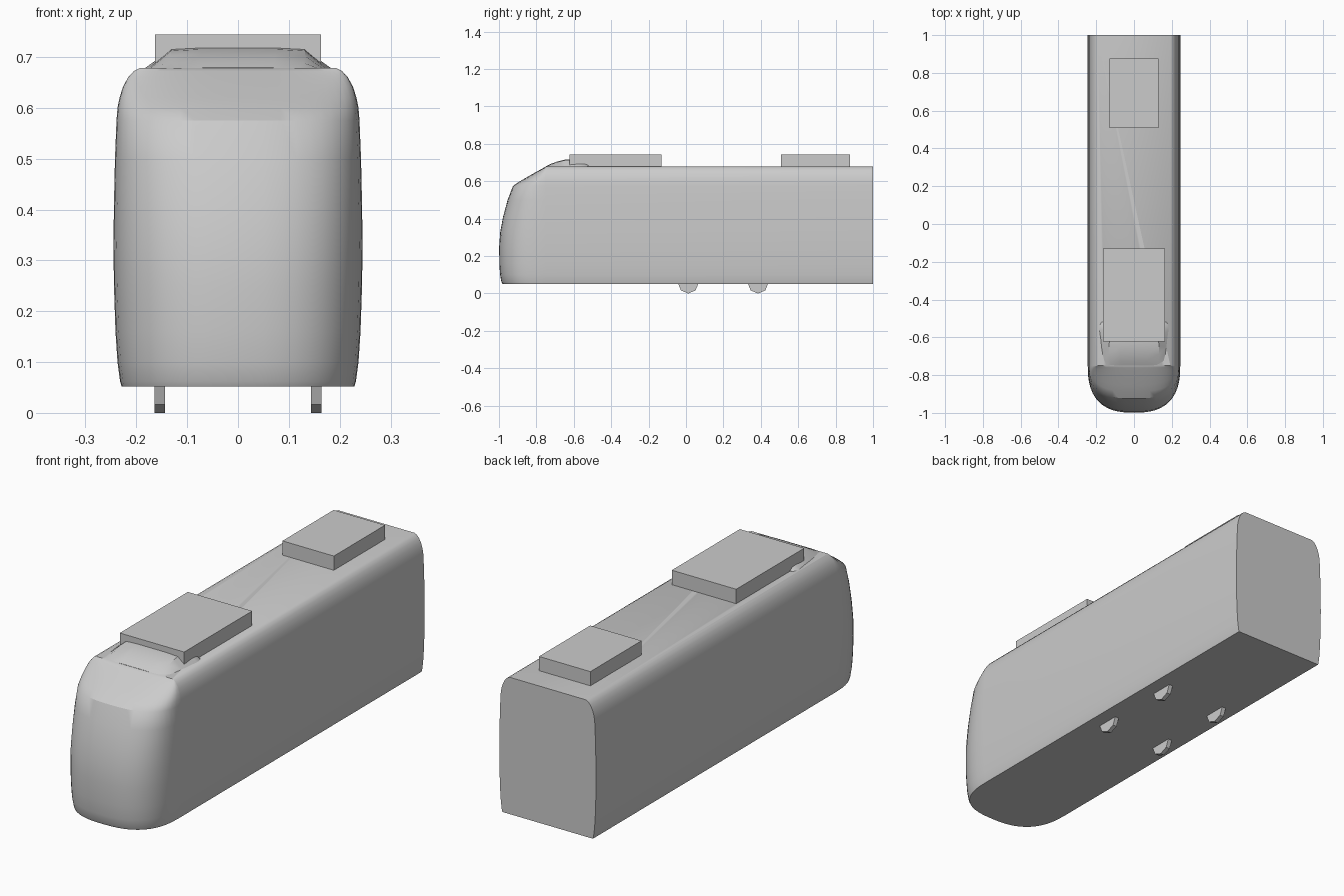
import bpy, bmesh
from math import sin, cos, pi, radians
from mathutils import Matrix

cube = bpy.data.objects.get("Cube")
if cube:
    bpy.data.objects.remove(cube, do_unlink=True)

grey = bpy.data.materials.new("plain_grey")
grey.use_nodes = True
colour = (0.6, 0.6, 0.6, 1)
grey.diffuse_color = colour
grey.node_tree.nodes["Principled BSDF"].inputs["Base Color"].default_value = colour


def finish(name, bm, smooth=False):
    bmesh.ops.recalc_face_normals(bm, faces=bm.faces)
    mesh = bpy.data.meshes.new(name)
    bm.to_mesh(mesh)
    bm.free()
    mesh.materials.append(grey)
    obj = bpy.data.objects.new(name, mesh)
    bpy.context.collection.objects.link(obj)
    if smooth:
        bpy.ops.object.select_all(action="DESELECT")
        obj.select_set(True)
        bpy.context.view_layer.objects.active = obj
        bpy.ops.object.shade_smooth_by_angle(angle=radians(34))
    return obj


def loft(name, rings):
    """Skin closed rings of equal length and cap both ends."""
    bm = bmesh.new()
    rows = [[bm.verts.new(p) for p in ring] for ring in rings]
    n = len(rows[0])
    for a, b in zip(rows, rows[1:]):
        for i in range(n):
            j = (i + 1) % n
            bm.faces.new((a[i], a[j], b[j], b[i]))
    bm.faces.new(rows[0])
    bm.faces.new(rows[-1])
    return finish(name, bm, smooth=True)


def box(name, x, y0, y1, z0, z1):
    bm = bmesh.new()
    bmesh.ops.create_cube(bm, size=1)
    bmesh.ops.scale(bm, vec=(2 * x, y1 - y0, z1 - z0), verts=bm.verts)
    bmesh.ops.translate(bm, vec=(0, (y0 + y1) / 2, (z0 + z1) / 2), verts=bm.verts)
    return finish(name, bm)


# Body: stacked plan outlines, each (height, half width, nose length)
SHOULDER, REAR, STEPS = -0.75, 1.0, 24
levels = [
    (0.052, 0.229, 0.232), (0.062, 0.232, 0.237), (0.10, 0.237, 0.244),
    (0.16, 0.241, 0.248), (0.25, 0.244, 0.249), (0.33, 0.245, 0.243),
    (0.41, 0.244, 0.228), (0.50, 0.242, 0.204), (0.575, 0.239, 0.175),
    (0.60, 0.237, 0.138), (0.62, 0.233, 0.104), (0.642, 0.226, 0.065),
    (0.66, 0.216, 0.033), (0.672, 0.205, 0.011), (0.678, 0.193, 0.0),
]


def plan(z, w, nose):
    power = 2 / 2.6
    ring = [(w, REAR, z)]
    for i in range(STEPS + 1):
        t = pi * i / STEPS
        c, s = cos(t), max(sin(t), 0)
        x = w * abs(c) ** power * (1 if c > 0 else -1)
        ring.append((x, SHOULDER - nose * s ** power, z))
    ring.append((-w, REAR, z))
    return ring


loft("body", [plan(*level) for level in levels])

# Roof fairing: cross-sections (y, base half width, top half width, top height)
fairing = [
    (-0.75, 0.14, 0.12, 0.679), (-0.725, 0.157, 0.128, 0.692),
    (-0.69, 0.166, 0.132, 0.705), (-0.65, 0.172, 0.132, 0.715),
    (-0.61, 0.176, 0.13, 0.719), (-0.56, 0.183, 0.13, 0.719),
    (-0.535, 0.181, 0.13, 0.717), (-0.52, 0.172, 0.13, 0.70),
]
loft("roof_fairing", [
    [(-b, y, 0.67), (-b, y, 0.678), (-t, y, z - 0.003), (-t * 0.55, y, z),
     (t * 0.55, y, z), (t, y, z - 0.003), (b, y, 0.678), (b, y, 0.67)]
    for y, b, t, z in fairing])

# Roof equipment boxes
box("front_roof_unit", 0.163, -0.622, -0.13, 0.67, 0.744)
box("rear_roof_unit", 0.13, 0.507, 0.877, 0.67, 0.743)

# Wheels: thin octagons half sunk into the floor
for end, y in (("front", 0.012), ("rear", 0.385)):
    for side, x in (("left", 0.154), ("right", -0.154)):
        bm = bmesh.new()
        bmesh.ops.create_cone(bm, cap_ends=True, segments=8, radius1=0.055,
                              radius2=0.055, depth=0.02,
                              matrix=Matrix.Translation((x, y, 0.055))
                              @ Matrix.Rotation(pi / 2, 4, "Y"))
        finish(f"{end}_{side}_wheel", bm)
